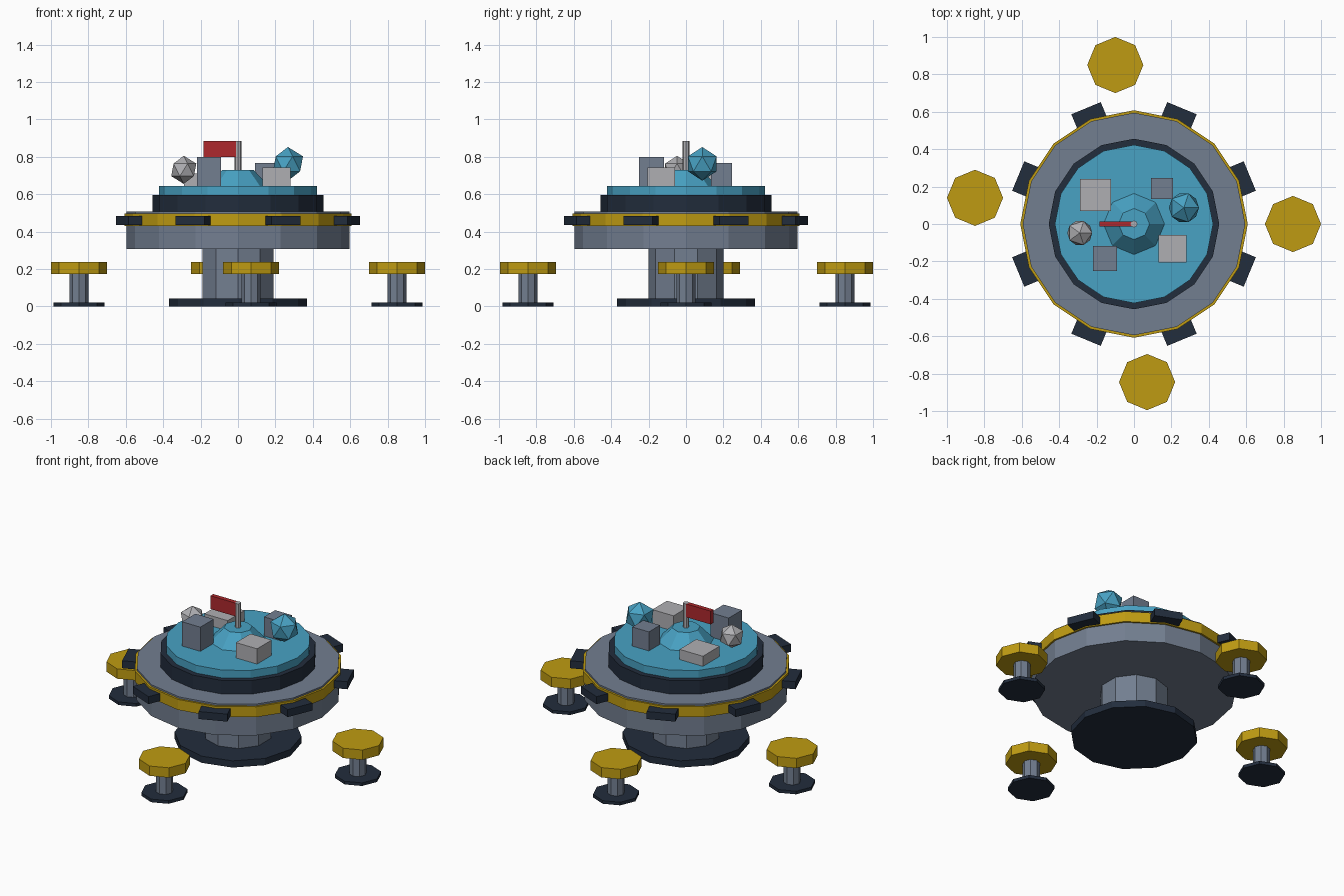
import bpy
import math
from mathutils import Matrix

cube = bpy.data.objects.get("Cube")
if cube:
    bpy.data.objects.remove(cube, do_unlink=True)


def material(name, rgb):
    m = bpy.data.materials.new(name)
    m.use_nodes = True
    m.diffuse_color = (*rgb, 1)
    m.node_tree.nodes["Principled BSDF"].inputs["Base Color"].default_value = (*rgb, 1)
    return m


GOLD = material("gold", (0.52, 0.33, 0.006))
STEEL = material("blue grey", (0.17, 0.21, 0.28))
NAVY = material("dark navy", (0.016, 0.026, 0.046))
BLUE = material("bright blue", (0.065, 0.36, 0.55))
PALE = material("light grey", (0.43, 0.43, 0.45))
RED = material("red", (0.42, 0.022, 0.026))


def finish(name, mat):
    ob = bpy.context.object
    ob.name = ob.data.name = name
    ob.data.materials.append(mat)
    return ob


def disc(name, mat, sides, r, z0, z1, x=0, y=0, top=None, turn=0):
    """Upright prism or frustum between two heights."""
    bpy.ops.mesh.primitive_cone_add(
        vertices=sides, radius1=r, radius2=r if top is None else top,
        depth=z1 - z0, location=(x, y, (z0 + z1) / 2))
    ob = finish(name, mat)
    ob.data.transform(Matrix.Rotation(turn, 4, 'Z'))
    return ob


def box(name, mat, x, y, z0, z1, w, d, turn=0):
    bpy.ops.mesh.primitive_cube_add(size=1, location=(x, y, (z0 + z1) / 2))
    ob = finish(name, mat)
    ob.data.transform(Matrix.Rotation(turn, 4, 'Z') @ Matrix.Diagonal((w, d, z1 - z0, 1)))
    return ob


def ball(name, mat, x, y, z, r):
    bpy.ops.mesh.primitive_ico_sphere_add(subdivisions=1, radius=r, location=(x, y, z))
    return finish(name, mat)


# Table, stacked from the floor up
disc("table_foot", NAVY, 12, 0.37, 0, 0.043)
disc("table_pedestal", STEEL, 10, 0.2, 0.03, 0.32)
disc("table_body", STEEL, 16, 0.597, 0.308, 0.44)
disc("gold_band", GOLD, 16, 0.608, 0.43, 0.497)
disc("table_top", STEEL, 16, 0.595, 0.48, 0.508)
disc("display_rim", NAVY, 16, 0.456, 0.5, 0.595)
disc("display_surface", BLUE, 16, 0.423, 0.585, 0.645)

# Consoles around the band
for i in range(8):
    a = math.radians(22.5 + 45 * i)
    box(f"edge_console_{i + 1}", NAVY, 0.62 * math.cos(a), 0.62 * math.sin(a),
        0.436, 0.484, 0.1, 0.17, a)

# Central hill with flag
disc("hill", BLUE, 8, 0.168, 0.64, 0.73, top=0.083)
disc("flag_pole", PALE, 8, 0.018, 0.72, 0.885)
box("flag", RED, -0.095, 0, 0.8, 0.885, 0.18, 0.028)

# Blocks and balls on the display
box("tall_block", STEEL, -0.155, -0.185, 0.64, 0.8, 0.13, 0.135)
box("back_block", STEEL, 0.15, 0.19, 0.64, 0.767, 0.118, 0.112)
box("front_low_block", PALE, 0.205, -0.133, 0.64, 0.743, 0.15, 0.148)
box("back_low_block", PALE, -0.205, 0.155, 0.64, 0.71, 0.166, 0.17)
ball("blue_ball", BLUE, 0.267, 0.087, 0.762, 0.09)
ball("pale_ball", PALE, -0.29, -0.048, 0.73, 0.075)

# Stools
stools = {"left": (0.85, 0), "back": (-0.1, 0.85), "right": (-0.85, 0.14), "front": (0.07, -0.845)}
for side, (x, y) in stools.items():
    disc(f"{side}_stool_foot", NAVY, 8, 0.136, 0, 0.02, x, y)
    disc(f"{side}_stool_stem", STEEL, 8, 0.05, 0.01, 0.18, x, y)
    disc(f"{side}_stool_seat", GOLD, 8, 0.15, 0.174, 0.237, x, y)
